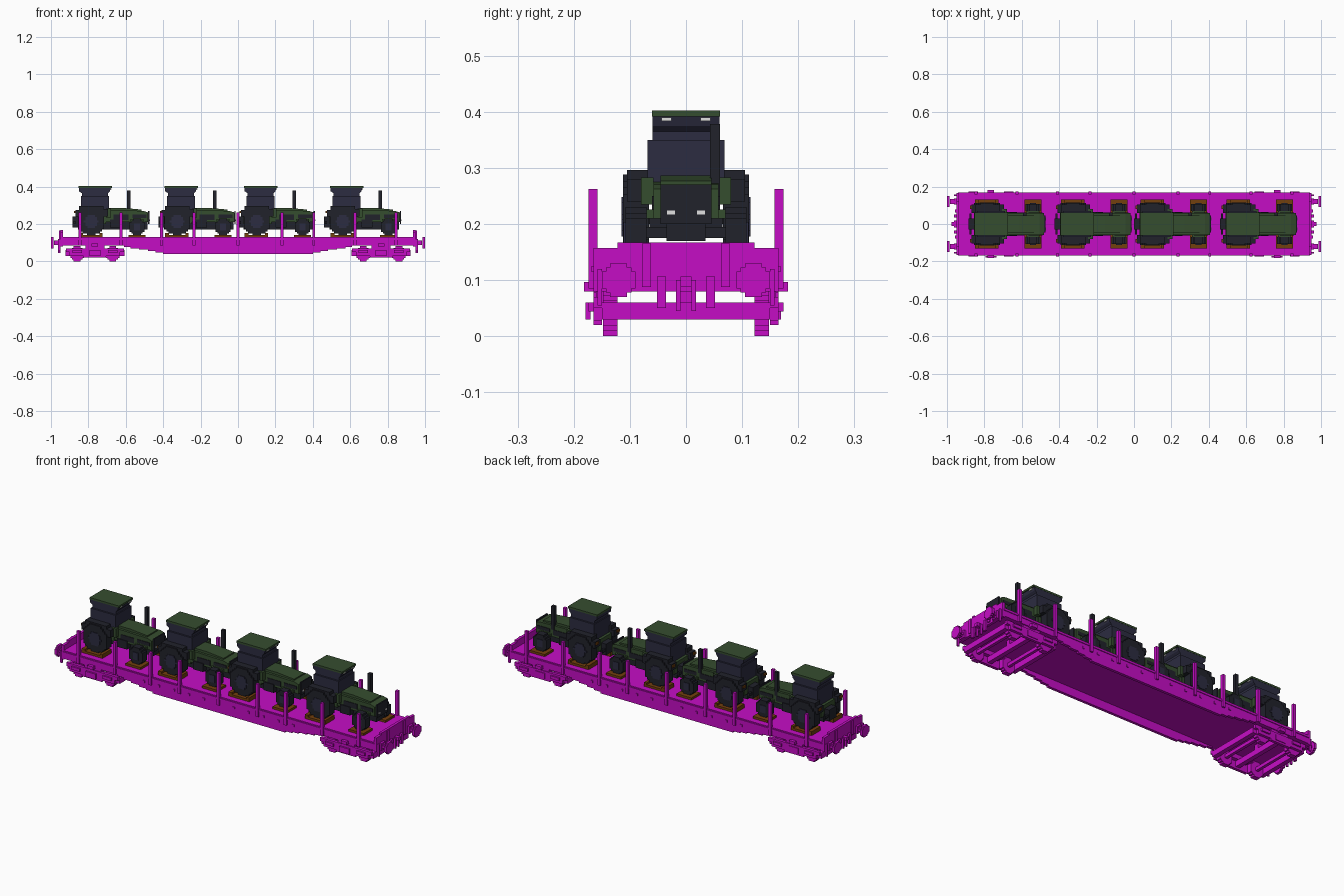
import bpy, bmesh, math

cube = bpy.data.objects.get("Cube")
if cube:
    bpy.data.objects.remove(cube, do_unlink=True)


def material(name, r, g, b):
    m = bpy.data.materials.new(name)
    m.use_nodes = True
    m.diffuse_color = (r, g, b, 1)
    m.node_tree.nodes["Principled BSDF"].inputs["Base Color"].default_value = (r, g, b, 1)
    return m


MAGENTA = material("magenta", 0.56, 0.004, 0.56)
GREEN = material("dark green", 0.036, 0.074, 0.028)
NAVY = material("window navy", 0.025, 0.025, 0.052)
DARK = material("tyre black", 0.015, 0.016, 0.024)
BROWN = material("wedge brown", 0.17, 0.05, 0.004)
WHITE = material("lamp white", 0.75, 0.75, 0.75)


def prism(bm, pts, lo, hi, axis="y"):
    """Extrude a profile: (x, z) points along y, or (y, z) points along x."""
    def place(p, d):
        return (p[0], d, p[1]) if axis == "y" else (d, p[0], p[1])
    a = [bm.verts.new(place(p, lo)) for p in pts]
    b = [bm.verts.new(place(p, hi)) for p in pts]
    n = len(pts)
    bm.faces.new(a)
    bm.faces.new(b[::-1])
    for i in range(n):
        j = (i + 1) % n
        bm.faces.new((a[j], a[i], b[i], b[j]))


def box(bm, x0, x1, y0, y1, z0, z1):
    prism(bm, [(x0, z0), (x1, z0), (x1, z1), (x0, z1)], y0, y1)


def both(y0, y1):
    """The same span on either side of the centre line."""
    return ((y0, y1), (-y1, -y0))


def stepped_disc(cx, cz, r, rows):
    """Blocky circle outline made of equal rows."""
    h = 2 * r / rows
    right = []
    for i in range(rows):
        z = -r + i * h
        w = math.sqrt(max(r * r - (z + h / 2) ** 2, 0))
        w = max(round(w / h), 1) * h
        right += [(w, z), (w, z + h)]
    outline = right + [(-x, z) for x, z in reversed(right)]
    clean = []
    for i, p in enumerate(outline):
        q, s = outline[i - 1], outline[(i + 1) % len(outline)]
        if p != q and not (q[0] == p[0] == s[0]):
            clean.append(p)
    return [(cx + x, cz + z) for x, z in clean]


def part(name, mat, build):
    bm = bmesh.new()
    build(bm)
    bmesh.ops.recalc_face_normals(bm, faces=bm.faces)
    me = bpy.data.meshes.new(name)
    bm.to_mesh(me)
    bm.free()
    me.materials.append(mat)
    ob = bpy.data.objects.new(name, me)
    bpy.context.collection.objects.link(ob)
    return ob


# Wagon: deck and stepped fish-belly side sills
def deck(bm):
    box(bm, -0.94, 0.94, -0.15, 0.15, 0.085, 0.13)


def side_sills(bm):
    steps = [(0.94, 0.085), (0.61, 0.078), (0.575, 0.07), (0.53, 0.063),
             (0.48, 0.055), (0.44, 0.048), (0.40, 0.04)]
    half = [(0.94, 0.13)]
    for i, (x, z) in enumerate(steps):
        half.append((x, z))
        if i + 1 < len(steps):
            half.append((steps[i + 1][0], z))
    outline = half + [(-x, z) for x, z in reversed(half)]
    for y0, y1 in both(0.15, 0.165):
        prism(bm, outline, y0, y1)


def sill_ribs(bm):
    # Raised lip and small lashing rings along the sill
    for y0, y1 in both(0.165, 0.169):
        box(bm, -0.94, 0.94, y0, y1, 0.115, 0.124)
        for k in range(-5, 6):
            box(bm, k * 0.09 - 0.006, k * 0.09 + 0.006, y0, y1, 0.086, 0.098)


STAKES = (-0.845, -0.625, -0.41, -0.235, 0, 0.235, 0.405, 0.625, 0.845)


def stakes(bm):
    for x in STAKES:
        for y0, y1 in both(0.158, 0.174):
            box(bm, x - 0.008, x + 0.008, y0, y1, 0.085, 0.262)


def end_boards(bm):
    for s in (-1, 1):
        x0, x1 = sorted((s * 0.935, s * 0.95))
        shape = [(-0.165, 0.08), (0.165, 0.08), (0.165, 0.157), (0.122, 0.157),
                 (0.122, 0.167), (-0.122, 0.167), (-0.122, 0.157), (-0.165, 0.157)]
        prism(bm, shape, x0, x1, "x")
        x0, x1 = sorted((s * 0.95, s * 0.956))
        for y0, y1 in both(0.062, 0.078):
            box(bm, x0, x1, y0, y1, 0.088, 0.165)


def buffers(bm):
    for s in (-1, 1):
        for y in (-0.12, 0.12):
            for a, b, r, n in ((0.95, 0.985, 0.013, 4), (0.95, 0.962, 0.02, 5),
                               (0.986, 1.0, 0.03, 8)):
                prism(bm, stepped_disc(y, 0.1, r, n), *sorted((s * a, s * b)), "x")


def couplings(bm):
    for s in (-1, 1):
        x0, x1 = sorted((s * 0.95, s * 0.975))
        box(bm, x0, x1, -0.01, 0.01, 0.088, 0.106)
        x0, x1 = sorted((s * 0.95, s * 0.962))
        box(bm, x0, x1, -0.018, -0.01, 0.045, 0.1)
        box(bm, x0, x1, 0.01, 0.018, 0.045, 0.1)
        for y0, y1 in both(0.036, 0.052):
            box(bm, x0, x1, y0, y1, 0.05, 0.106)
        for y0, y1 in both(0.15, 0.158):
            box(bm, x0, x1, y0, y1, 0.055, 0.12)


# Bogies
def bogie_frames(bm):
    half = [(0.155, 0.07), (0.155, 0.05), (0.135, 0.05), (0.135, 0.028), (0.06, 0.028),
            (0.06, 0.02), (0.035, 0.02)]
    outline = half + [(-x, z) for x, z in reversed(half)]
    for c in (-0.765, 0.765):
        for y0, y1 in both(0.15, 0.165):
            prism(bm, [(c + x, z) for x, z in outline], y0, y1)
        for y0, y1 in both(0.165, 0.174):
            for dx in (-0.095, 0.095):
                box(bm, c + dx - 0.025, c + dx + 0.025, y0, y1, 0.044, 0.06)
            box(bm, c - 0.03, c + 0.03, y0 - 0.005, y1 - 0.005, 0.03, 0.06)
        # Side bearers that join the bogie to the sill
        for y0, y1 in both(0.145, 0.182):
            box(bm, c - 0.017, c + 0.017, y0, y1, 0.08, 0.097)
        for y0, y1 in both(0.13, 0.16):
            box(bm, c - 0.05, c + 0.05, y0, y1, 0.06, 0.086)
        # Cross beams and pivot
        for dx in (-0.145, 0, 0.145):
            box(bm, c + dx - 0.012, c + dx + 0.012, -0.15, 0.15, 0.03, 0.06)
        box(bm, c - 0.012, c + 0.012, -0.012, 0.012, 0.06, 0.085)


def bogie_wheels(bm):
    for c in (-0.765, 0.765):
        for dx in (-0.095, 0.095):
            for y0, y1 in both(0.122, 0.148):
                prism(bm, stepped_disc(c + dx, 0.041, 0.041, 9), y0, y1)
            box(bm, c + dx - 0.008, c + dx + 0.008, -0.122, 0.122, 0.032, 0.05)


for name, fn in (("wagon_deck", deck), ("side_sills", side_sills), ("sill_ribs", sill_ribs),
                 ("stakes", stakes), ("end_boards", end_boards), ("buffers", buffers),
                 ("couplings", couplings), ("bogie_frames", bogie_frames),
                 ("bogie_wheels", bogie_wheels)):
    part(name, MAGENTA, fn)


# Tractor, with x = 0 at the middle of the cab
def tyres(bm):
    for y0, y1 in both(0.066, 0.112):
        prism(bm, stepped_disc(-0.02, 0.213, 0.075, 13), y0, y1)
    for y0, y1 in both(0.07, 0.108):
        prism(bm, stepped_disc(0.225, 0.184, 0.046, 9), y0, y1)


def hubs(bm):
    for y0, y1 in both(0.11, 0.115):
        prism(bm, stepped_disc(-0.02, 0.213, 0.035, 7), y0, y1)
    for y0, y1 in both(0.106, 0.111):
        prism(bm, stepped_disc(0.225, 0.184, 0.02, 5), y0, y1)


def chassis(bm):
    box(bm, -0.09, 0.28, -0.035, 0.035, 0.17, 0.215)
    box(bm, -0.02, 0.0, -0.07, 0.07, 0.2, 0.225)       # rear axle
    box(bm, 0.215, 0.235, -0.08, 0.08, 0.175, 0.195)   # front axle
    box(bm, 0.285, 0.292, -0.045, 0.045, 0.2, 0.27)    # grille
    box(bm, 0.08, 0.14, -0.065, 0.065, 0.18, 0.225)    # tank and steps
    box(bm, -0.12, -0.09, -0.03, 0.03, 0.18, 0.24)     # hitch
    box(bm, -0.115, -0.105, -0.055, 0.055, 0.2, 0.215)


def fenders(bm):
    arch = [(-0.105, 0.24), (-0.105, 0.275), (-0.085, 0.275), (-0.085, 0.296), (0.045, 0.296),
            (0.045, 0.28), (0.07, 0.28), (0.07, 0.24)]
    for y0, y1 in both(0.06, 0.105):
        prism(bm, arch, y0, y1)


def hood(bm):
    prism(bm, [(0.06, 0.21), (0.285, 0.21), (0.285, 0.262), (0.26, 0.27), (0.06, 0.275)],
          -0.058, 0.058)
    prism(bm, [(0.06, 0.27), (0.25, 0.265), (0.25, 0.277), (0.15, 0.286), (0.06, 0.286)],
          -0.045, 0.045)
    box(bm, -0.09, 0.06, -0.06, 0.06, 0.2, 0.26)
    for y0, y1 in both(0.058, 0.08):
        box(bm, 0.06, 0.085, y0, y1, 0.235, 0.283)
    for y0, y1 in both(0.05, 0.07):
        box(bm, 0.19, 0.26, y0, y1, 0.21, 0.226)


def hood_vents(bm):
    for y0, y1 in both(0.056, 0.061):
        box(bm, 0.10, 0.18, y0, y1, 0.222, 0.25)
        box(bm, 0.20, 0.275, y0, y1, 0.232, 0.25)


def cab(bm):
    prism(bm, [(-0.075, 0.25), (0.075, 0.25), (0.075, 0.35), (-0.075, 0.35)], -0.069, 0.069)
    prism(bm, [(-0.07, 0.35), (0.07, 0.35), (0.07, 0.365), (0.08, 0.375), (0.085, 0.392),
               (-0.085, 0.392), (-0.085, 0.375), (-0.07, 0.365)], -0.06, 0.06)


def roof(bm):
    box(bm, -0.087, 0.09, -0.061, 0.061, 0.392, 0.402)


def exhaust(bm):
    box(bm, 0.172, 0.19, 0.043, 0.061, 0.25, 0.378)


def lamps(bm):
    for y0, y1 in both(0.026, 0.044):
        box(bm, 0.083, 0.088, y0, y1, 0.384, 0.39)
    for y0, y1 in both(0.02, 0.034):
        box(bm, 0.291, 0.294, y0, y1, 0.217, 0.224)


def wheel_wedges(bm):
    for y0, y1 in both(0.055, 0.132):
        box(bm, -0.085, 0.04, y0, y1, 0.13, 0.142)
        box(bm, 0.18, 0.27, y0, y1, 0.13, 0.142)
        box(bm, -0.085, -0.065, y0, y1, 0.142, 0.152)
        box(bm, 0.025, 0.04, y0, y1, 0.142, 0.152)
    for y0, y1 in both(0.08, 0.1):
        box(bm, -0.112, -0.105, y0, y1, 0.258, 0.27)   # rear lamps


parts = [part("tractor_1_" + n, m, f) for n, m, f in (
    ("tyres", DARK, tyres), ("hubs", NAVY, hubs), ("chassis", DARK, chassis),
    ("fenders", DARK, fenders), ("hood", GREEN, hood), ("hood_vents", DARK, hood_vents),
    ("cab", NAVY, cab), ("roof", GREEN, roof), ("exhaust", DARK, exhaust),
    ("lamps", WHITE, lamps), ("wheel_wedges", BROWN, wheel_wedges))]

# Four tractors in a row share the same meshes
for i, x in enumerate((-0.765, -0.305, 0.12, 0.58)):
    for p in parts:
        ob = p
        if i:
            ob = bpy.data.objects.new(p.name.replace("_1_", f"_{i + 1}_"), p.data)
            bpy.context.collection.objects.link(ob)
        ob.location.x = x
